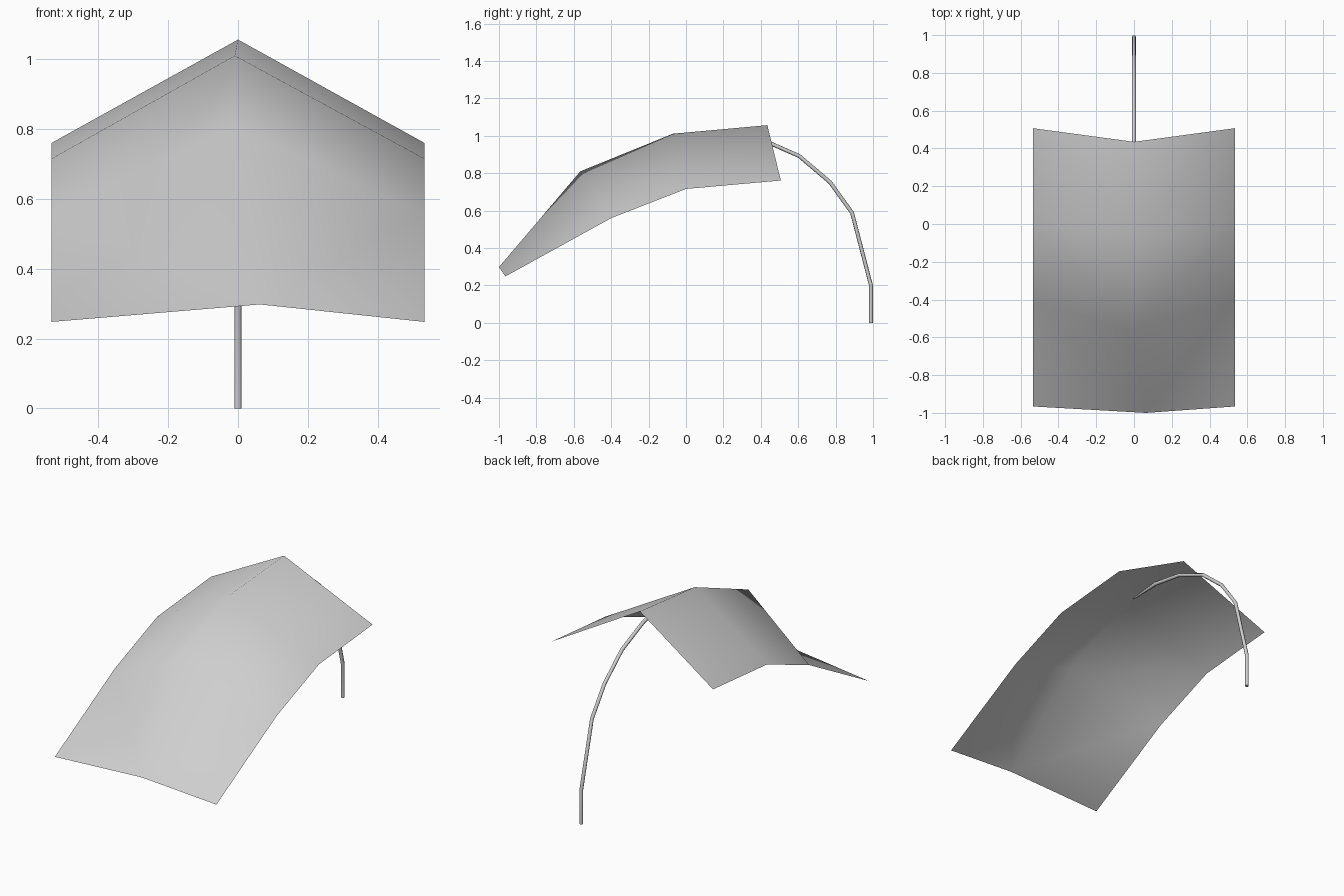
import bpy
import bmesh
import math

cube = bpy.data.objects.get("Cube")
if cube:
    bpy.data.objects.remove(cube, do_unlink=True)

# Single plain grey
grey = bpy.data.materials.new("light_grey")
grey.use_nodes = True
colour = (0.62, 0.62, 0.62, 1)
grey.diffuse_color = colour
grey.node_tree.nodes["Principled BSDF"].inputs["Base Color"].default_value = colour


def select_only(obj):
    bpy.ops.object.select_all(action='DESELECT')
    obj.select_set(True)
    bpy.context.view_layer.objects.active = obj


# Leaf blade: cross-sections from back to tip, (ridge x, y, z), (rim y, z)
HALF_WIDTH = 0.534
sections = [
    ((0.0, 0.435, 1.057), (0.507, 0.761)),
    ((-0.009, -0.07, 1.011), (0.0, 0.716)),
    ((-0.016, -0.565, 0.81), (-0.40, 0.56)),
    ((0.063, -1.0, 0.298), (-0.966, 0.248)),
]
bm = bmesh.new()
rows = []
for ridge, (y, z) in sections:
    rows.append([bm.verts.new(p) for p in
                 ((-HALF_WIDTH, y, z), ridge, (HALF_WIDTH, y, z))])
# Each panel is split from its back rim corner to its front ridge corner
for back, front in zip(rows, rows[1:]):
    for rim in (0, 2):
        bm.faces.new((back[rim], front[rim], front[1]))
        bm.faces.new((back[rim], front[1], back[1]))
bmesh.ops.recalc_face_normals(bm, faces=bm.faces)
bm.normal_update()
if sum(f.normal.z for f in bm.faces) < 0:
    bmesh.ops.reverse_faces(bm, faces=bm.faces)
mesh = bpy.data.meshes.new("leaf_blade")
bm.to_mesh(mesh)
bm.free()
blade = bpy.data.objects.new("leaf_blade", mesh)
bpy.context.collection.objects.link(blade)
mesh.materials.append(grey)
select_only(blade)
bpy.ops.object.shade_smooth()

# Stem: eight-sided tube arching from the ground to the underside of the blade
path = [(0, 0.989, 0), (0, 0.989, 0.2), (0, 0.888, 0.588), (0, 0.77, 0.752),
        (0, 0.605, 0.892), (0, 0.40, 0.982), (0, 0.19, 1.018),
        (0, 0.0, 1.007)]
curve = bpy.data.curves.new("stem", 'CURVE')
curve.dimensions = '3D'
curve.bevel_depth = 0.0105
curve.bevel_resolution = 2
curve.use_fill_caps = True
spline = curve.splines.new('POLY')
spline.points.add(len(path) - 1)
for point, co in zip(spline.points, path):
    point.co = (*co, 1)
spline.points[-1].radius = 0.4
stem = bpy.data.objects.new("stem", curve)
bpy.context.collection.objects.link(stem)
curve.materials.append(grey)
select_only(stem)
bpy.ops.object.convert(target='MESH')
bpy.ops.object.shade_smooth_by_angle(angle=math.radians(50))
